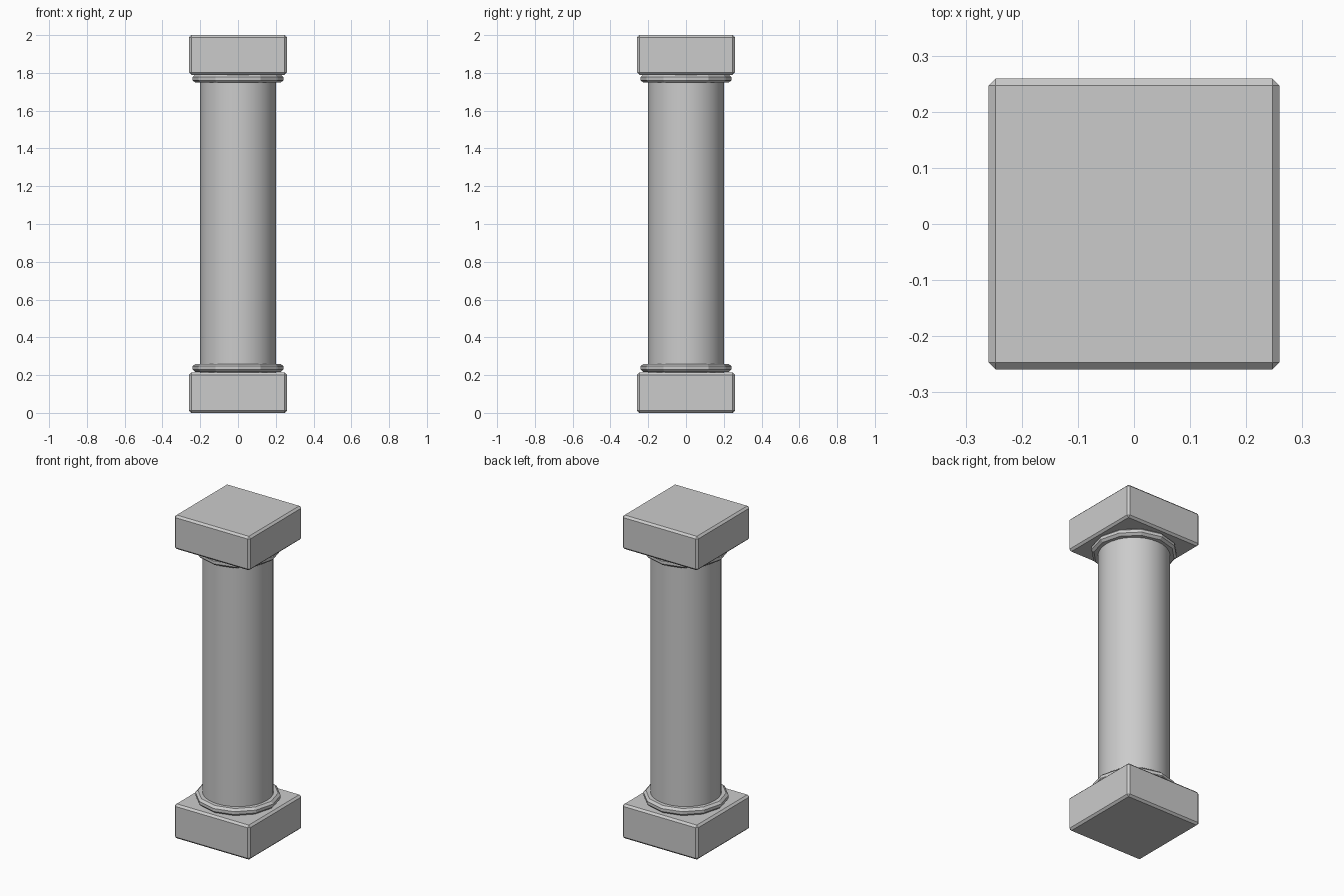
import bpy, bmesh
from math import cos, sin, pi

if "Cube" in bpy.data.objects:
    bpy.data.objects.remove(bpy.data.objects["Cube"])


def add_object(name, bm):
    bmesh.ops.recalc_face_normals(bm, faces=bm.faces)
    mesh = bpy.data.meshes.new(name)
    bm.to_mesh(mesh)
    bm.free()
    obj = bpy.data.objects.new(name, mesh)
    bpy.context.collection.objects.link(obj)
    return obj


def block(name, z0, z1, width=0.518, chamfer=0.012):
    bm = bmesh.new()
    bmesh.ops.create_cube(bm, size=1)
    for v in bm.verts:
        v.co = (v.co.x * width, v.co.y * width, z0 + (v.co.z + 0.5) * (z1 - z0))
    bmesh.ops.bevel(bm, geom=bm.edges[:], offset=chamfer, segments=1, affect='EDGES')
    return add_object(name, bm)


def ring(name, z, sides=12):
    # Closed cross-section swept around the shaft
    profile = [(0.19, -0.022), (0.226, -0.022), (0.24, -0.009),
               (0.24, 0.009), (0.226, 0.022), (0.19, 0.022)]
    bm = bmesh.new()
    loops = [[bm.verts.new((r * cos(2 * pi * i / sides), r * sin(2 * pi * i / sides), z + h))
              for r, h in profile] for i in range(sides)]
    n = len(profile)
    for i in range(sides):
        a, b = loops[i], loops[(i + 1) % sides]
        for j in range(n):
            k = (j + 1) % n
            bm.faces.new((a[j], b[j], b[k], a[k]))
    return add_object(name, bm)


# Square plinth and capital
block("base_block", 0.0, 0.213)
block("top_block", 1.79, 2.0)

# Faceted collars
ring("lower_collar", 0.238)
ring("upper_collar", 1.77)

# Smooth round shaft
bpy.ops.mesh.primitive_cylinder_add(vertices=32, radius=0.2, depth=1.64, location=(0, 0, 1.0))
bpy.context.object.name = "shaft"
bpy.ops.object.shade_smooth_by_angle()
